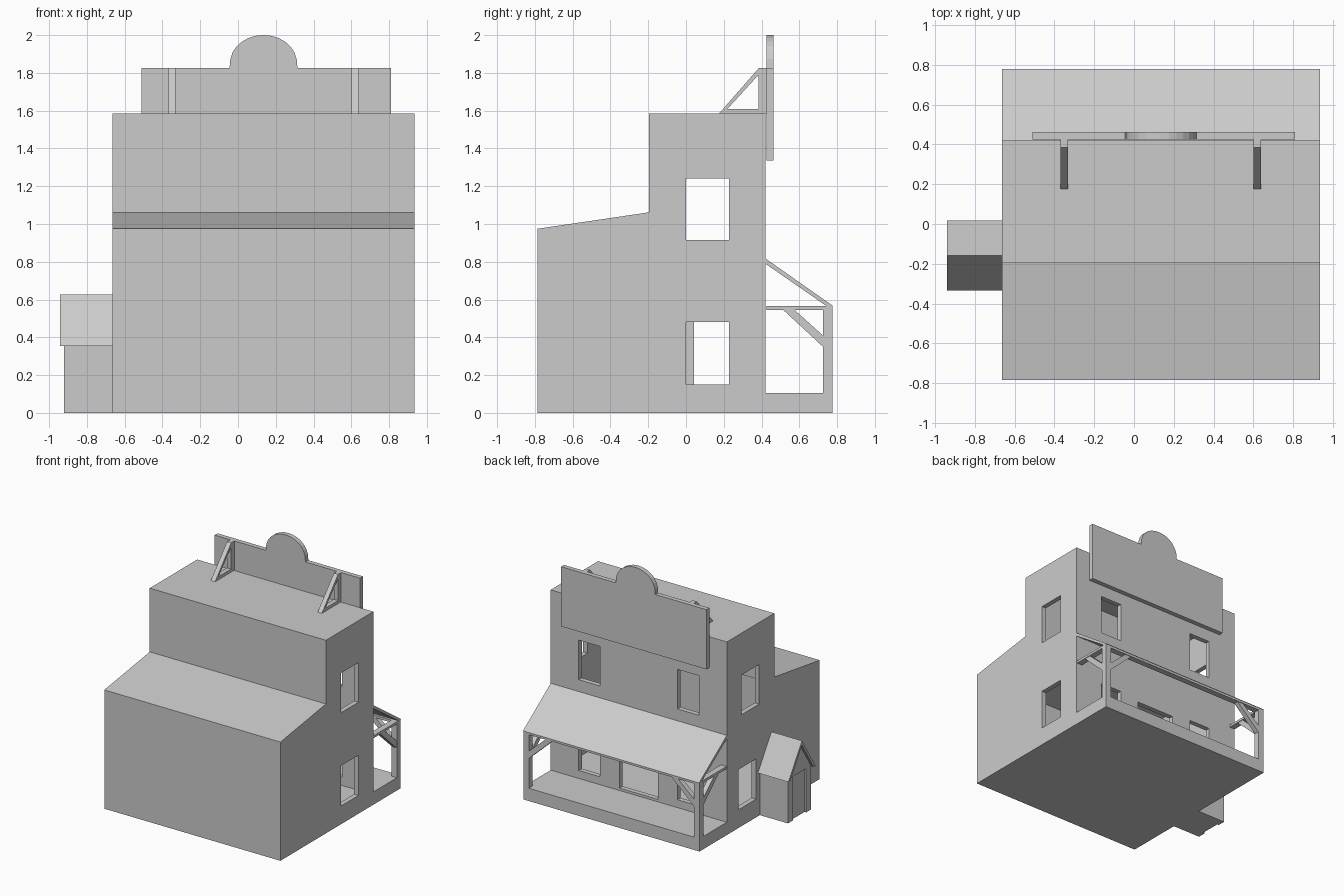
import bpy, bmesh, math

if "Cube" in bpy.data.objects:
    bpy.data.objects.remove(bpy.data.objects["Cube"])

CX, X0, X1 = 0.135, -0.665, 0.935   # house centre line and side walls


def prism(name, polys, a, b, axis='x'):
    """Extrude profiles: (y,z) along x, or (x,z) along y, from a to b."""
    bm = bmesh.new()
    for poly in polys:
        ends = []
        for t in (a, b):
            ends.append([bm.verts.new((t, p, q) if axis == 'x' else (p, t, q)) for p, q in poly])
        bm.faces.new(ends[0])
        bm.faces.new(ends[1])
        n = len(poly)
        for i in range(n):
            j = (i + 1) % n
            bm.faces.new((ends[0][i], ends[0][j], ends[1][j], ends[1][i]))
    bmesh.ops.recalc_face_normals(bm, faces=bm.faces)
    me = bpy.data.meshes.new(name)
    bm.to_mesh(me)
    bm.free()
    ob = bpy.data.objects.new(name, me)
    bpy.context.collection.objects.link(ob)
    return ob


def rect(p0, p1, q0, q1):
    return [(p0, q0), (p1, q0), (p1, q1), (p0, q1)]


def box(name, x0, x1, y0, y1, z0, z1):
    return prism(name, [rect(y0, y1, z0, z1)], x0, x1)


def cut(target, cutter):
    cutter.hide_render = True
    m = target.modifiers.new("cut", 'BOOLEAN')
    m.operation, m.solver, m.object = 'DIFFERENCE', 'EXACT', cutter
    bpy.context.view_layer.objects.active = target
    bpy.ops.object.modifier_apply(modifier=m.name)
    bpy.data.objects.remove(cutter)


# House shell: two storeys with a lower sloped room at the front
house = prism("house_walls", [[(-0.785, 0), (0.42, 0), (0.42, 1.585), (-0.195, 1.585),
                               (-0.195, 1.062), (-0.785, 0.975)]], X0, X1)
cut(house, prism("hollow", [[(-0.745, 0.105), (0.38, 0.105), (0.38, 1.545), (-0.155, 1.545),
                             (-0.155, 1.026), (-0.745, 0.94)]], X0 + 0.04, X1 - 0.04))

# Side windows
for x, shift in ((X0, 0.042), (X1, 0)):
    cut(house, box("window_cutter", x - 0.06, x + 0.06, 0, 0.227, 0.915, 1.24))
    cut(house, box("window_cutter", x - 0.06, x + 0.06, shift, 0.227 + shift, 0.15, 0.48))

# Porch side windows and wide doorway
for s in (-1, 1):
    c = CX + s * 0.448
    cut(house, box("window_cutter", c - 0.097, c + 0.097, 0.36, 0.46, 0.915, 1.24))
    cut(house, box("window_cutter", c - 0.097, c + 0.097, 0.36, 0.46, 0.17, 0.46))
cut(house, box("door_cutter", CX - 0.175, CX + 0.175, 0.36, 0.46, 0.125, 0.43))

# Porch floor, roof and front beam
box("porch_floor", X0, X1, 0.42, 0.775, 0, 0.105)
prism("porch_roof", [[(0.42, 0.79), (0.745, 0.565), (0.78, 0.565), (0.42, 0.818)]], X0, X1)
box("porch_front_beam", X0, X1, 0.725, 0.775, 0.545, 0.565)

# Porch posts, side beams and diagonal braces
for s, side in ((-1, "left"), (1, "right")):
    xo = CX + s * 0.8
    xi = xo - s * 0.05
    lo, hi = min(xo, xi), max(xo, xi)
    box(side + "_porch_post", lo, hi, 0.725, 0.775, 0.105, 0.545)
    box(side + "_porch_beam", lo, hi, 0.425, 0.725, 0.545, 0.565)
    prism(side + "_side_brace", [[(0.725, 0.35), (0.725, 0.41), (0.575, 0.545), (0.515, 0.545)]],
          lo + 0.005, hi - 0.005)
    prism(side + "_front_brace", [[(xi, 0.35), (xi, 0.41), (xi - s * 0.15, 0.545),
                                   (xi - s * 0.21, 0.545)]], 0.73, 0.77, 'y')

# False front board with a rounded crest
arc = [(CX + 0.18 * math.cos(math.pi * i / 14), 1.825 + 0.175 * math.sin(math.pi * i / 14) ** 0.85)
       for i in range(1, 14)]
arc = [(CX + 0.18, 1.825)] + arc + [(CX - 0.18, 1.825)]
prism("false_front_board", [[(-0.51, 1.825), (-0.51, 1.335), (0.81, 1.335), (0.81, 1.825)] + arc],
      0.425, 0.463, 'y')

# Roof brackets holding the board
for s, side in ((-1, "left"), (1, "right")):
    c = CX + s * 0.485
    prism(side + "_roof_bracket", [rect(0.385, 0.425, 1.585, 1.825),
                                   [(0.175, 1.585), (0.385, 1.585), (0.385, 1.61), (0.22, 1.61)],
                                   [(0.175, 1.585), (0.22, 1.61), (0.385, 1.79), (0.385, 1.825)]],
          c - 0.019, c + 0.019)

# Small shed on the left wall with a recessed door
shed = prism("shed_walls", [[(-0.31, 0), (-0.008, 0), (-0.008, 0.365), (-0.159, 0.6),
                             (-0.31, 0.365)]], -0.92, X0)
cut(shed, box("shed_door_cutter", -0.95, -0.905, -0.245, -0.073, 0.0, 0.36))
prism("shed_roof", [[(-0.335, 0.355), (-0.31, 0.355), (-0.159, 0.59), (-0.008, 0.355),
                     (0.017, 0.355), (-0.159, 0.627)]], -0.942, X0)
